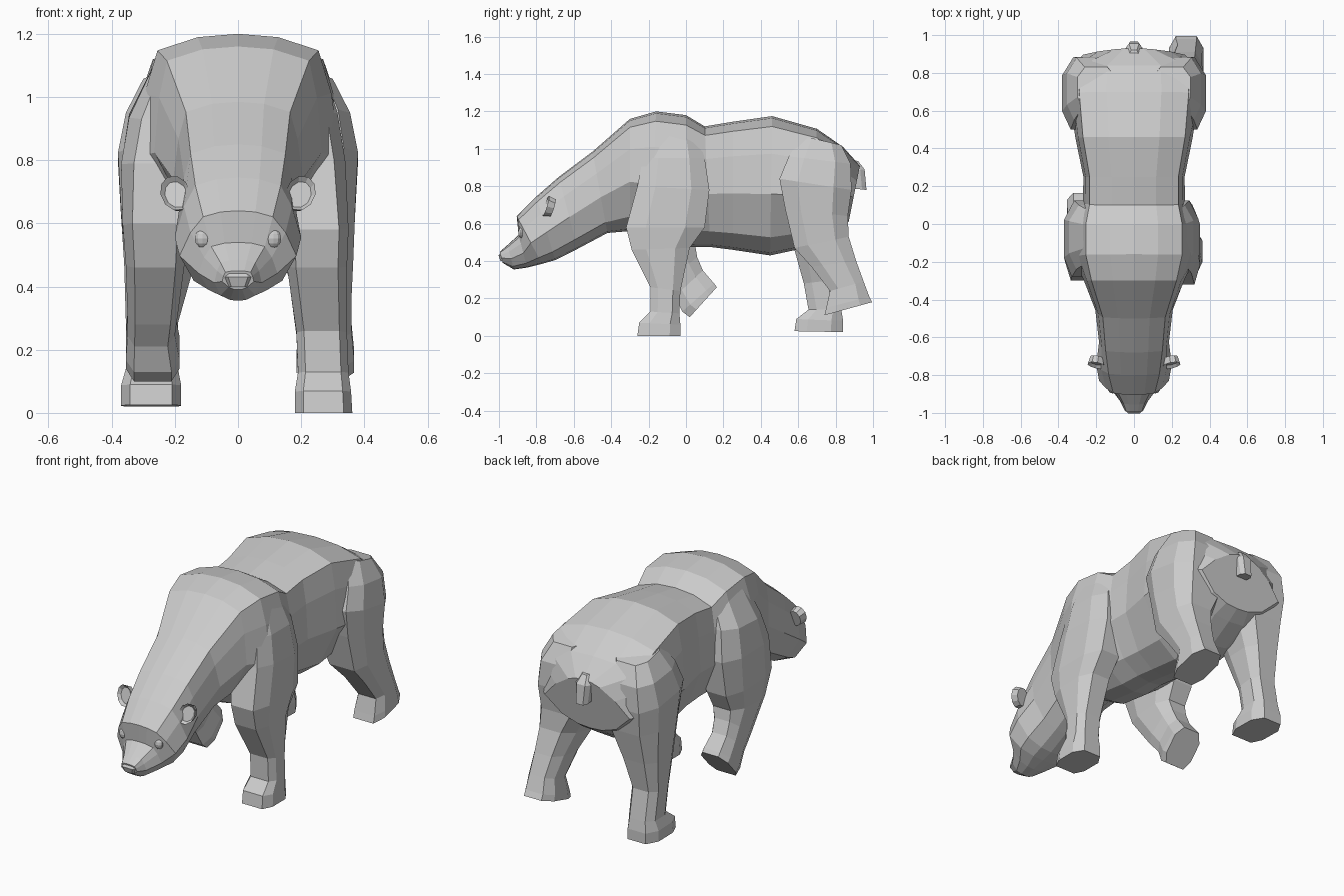
import bpy, bmesh, math
from mathutils import Matrix


def new_object(name, bm):
    bmesh.ops.recalc_face_normals(bm, faces=bm.faces)
    mesh = bpy.data.meshes.new(name)
    bm.to_mesh(mesh)
    bm.free()
    ob = bpy.data.objects.new(name, mesh)
    bpy.context.collection.objects.link(ob)
    return ob


def loft(name, rings):
    """Skin a list of equal-length point rings and cap both ends."""
    bm = bmesh.new()
    loops = [[bm.verts.new(p) for p in ring] for ring in rings]
    n = len(loops[0])
    for a, b in zip(loops, loops[1:]):
        for i in range(n):
            j = (i + 1) % n
            bm.faces.new((a[i], a[j], b[j], b[i]))
    bm.faces.new(loops[0])
    bm.faces.new(loops[-1])
    return new_object(name, bm)


def body_ring(ty, tz, by, bz, wt, wm, wb):
    """Symmetric section between a top and a bottom point."""
    half = [(0, 0), (wt * .5, .015), (wt, .075), ((wt + wm) * .51, .27),
            (wm, .56), (wb, .87), (wb * .45, .98), (0, 1)]
    pts = [(x, ty + (by - ty) * f, tz + (bz - tz) * f) for x, f in half]
    return pts + [(-x, y, z) for x, y, z in pts[-2:0:-1]]


def leg_ring(fy, fz, by, bz, xi, xo, side):
    """Eight-sided section between a front and a back point."""
    octagon = [(0, .15), (0, .85), (.25, 1), (.75, 1),
               (1, .8), (1, .2), (.75, 0), (.25, 0)]
    return [(side * (xi + (xo - xi) * v), fy + (by - fy) * u, fz + (bz - fz) * u)
            for u, v in octagon]


def leg(name, side, rows):
    return loft(name, [leg_ring(*r, side) for r in rows])


# Head, neck and torso in one skin: top y,z / bottom y,z / three half widths
loft("body", [body_ring(*r) for r in [
    (-.995, .45, -.98, .39, .04, .05, .03),
    (-.955, .485, -.92, .355, .055, .075, .055),
    (-.895, .54, -.85, .365, .085, .125, .09),
    (-.905, .64, -.77, .385, .11, .185, .14),
    (-.80, .745, -.70, .405, .135, .20, .15),
    (-.68, .85, -.58, .465, .15, .185, .14),
    (-.50, .985, -.42, .55, .165, .205, .15),
    (-.30, 1.16, -.30, .56, .225, .265, .17),
    (-.16, 1.20, -.19, .50, .255, .325, .19),
    (0, 1.18, 0, .475, .255, .325, .19),
    (.10, 1.12, .13, .475, .235, .27, .18),
    (.25, 1.145, .25, .46, .235, .268, .18),
    (.46, 1.175, .45, .43, .27, .31, .20),
    (.70, 1.107, .66, .475, .29, .345, .20),
    (.84, 1.01, .80, .56, .285, .35, .22),
    (.93, .91, .87, .61, .10, .27, .17)]])

# Planted front leg
leg("right_front_leg", 1, [
    (-.19, 1.12, .06, 1.08, .05, .262), (-.23, .95, .10, .95, .08, .315),
    (-.26, .80, .125, .78, .10, .34), (-.32, .58, .10, .58, .15, .35),
    (-.29, .46, .02, .47, .155, .345), (-.19, .26, -.03, .24, .185, .345),
    (-.19, .13, -.035, .12, .19, .35), (-.25, .07, -.03, .06, .18, .358),
    (-.26, 0, -.03, 0, .18, .362)])

# Lifted front leg with the paw folded back
leg("left_front_leg", -1, [
    (-.19, 1.12, .06, 1.08, .05, .262), (-.24, .93, .10, .95, .08, .345),
    (-.28, .79, .125, .78, .10, .37), (-.30, .60, .10, .58, .16, .365),
    (-.25, .46, .05, .48, .17, .355), (-.12, .28, .06, .42, .19, .35),
    (-.06, .21, .09, .35, .20, .35), (-.02, .13, .15, .28, .185, .355),
    (.02, .10, .165, .26, .185, .355)])

# Trailing hind leg pushing off
thigh = [(.62, 1.07, .83, 1.02, .10, .30), (.55, .96, .88, .92, .10, .355),
         (.50, .84, .885, .78, .08, .38), (.53, .68, .865, .64, .07, .372)]
leg("right_hind_leg", 1, thigh + [
    (.58, .47, .87, .53, .14, .365), (.67, .37, .91, .40, .18, .36),
    (.77, .24, .95, .29, .20, .36), (.75, .15, .98, .21, .185, .368),
    (.74, .11, .995, .18, .185, .368)])

# Planted hind leg
leg("left_hind_leg", -1, thigh + [
    (.58, .46, .83, .47, .14, .36), (.63, .28, .80, .30, .19, .355),
    (.655, .14, .83, .14, .19, .355), (.59, .09, .84, .08, .18, .37),
    (.58, .025, .84, .02, .18, .37)])

# Tail, lying against the rump
loft("tail", [leg_ring(*r, 1) for r in [
    (.84, .945, .92, .935, -.025, .025), (.86, .88, .955, .89, -.045, .045),
    (.87, .79, .965, .78, -.035, .035)]])

# Nose pad
loft("nose", [leg_ring(*r, 1) for r in [
    (-.985, .452, -.94, .47, -.03, .03), (-1.002, .43, -.94, .43, -.045, .045),
    (-.992, .40, -.95, .40, -.03, .03)]])

for side, label in ((1, "right"), (-1, "left")):
    # Cupped ear: short disc with a sunken front
    bm = bmesh.new()
    bmesh.ops.create_cone(bm, cap_ends=True, segments=10, radius1=.85, radius2=1, depth=1)
    front = max(bm.faces, key=lambda f: f.calc_center_median().z)
    bmesh.ops.inset_region(bm, faces=[front], thickness=.25)
    bmesh.ops.translate(bm, verts=front.verts, vec=(0, 0, -.4))
    place = (Matrix.Translation((side * .195, -.73, .69)) @ Matrix.Rotation(side * .45, 4, 'Y')
             @ Matrix.Rotation(math.radians(72), 4, 'X') @ Matrix.Diagonal((.047, .06, .04, 1)))
    bmesh.ops.transform(bm, matrix=place, verts=bm.verts)
    new_object(label + "_ear", bm)

    # Eye
    bm = bmesh.new()
    bmesh.ops.create_uvsphere(bm, u_segments=10, v_segments=6, radius=1)
    place = Matrix.Translation((side * .112, -.875, .552)) @ Matrix.Diagonal((.026, .022, .03, 1))
    bmesh.ops.transform(bm, matrix=place, verts=bm.verts)
    new_object(label + "_eye", bm)
